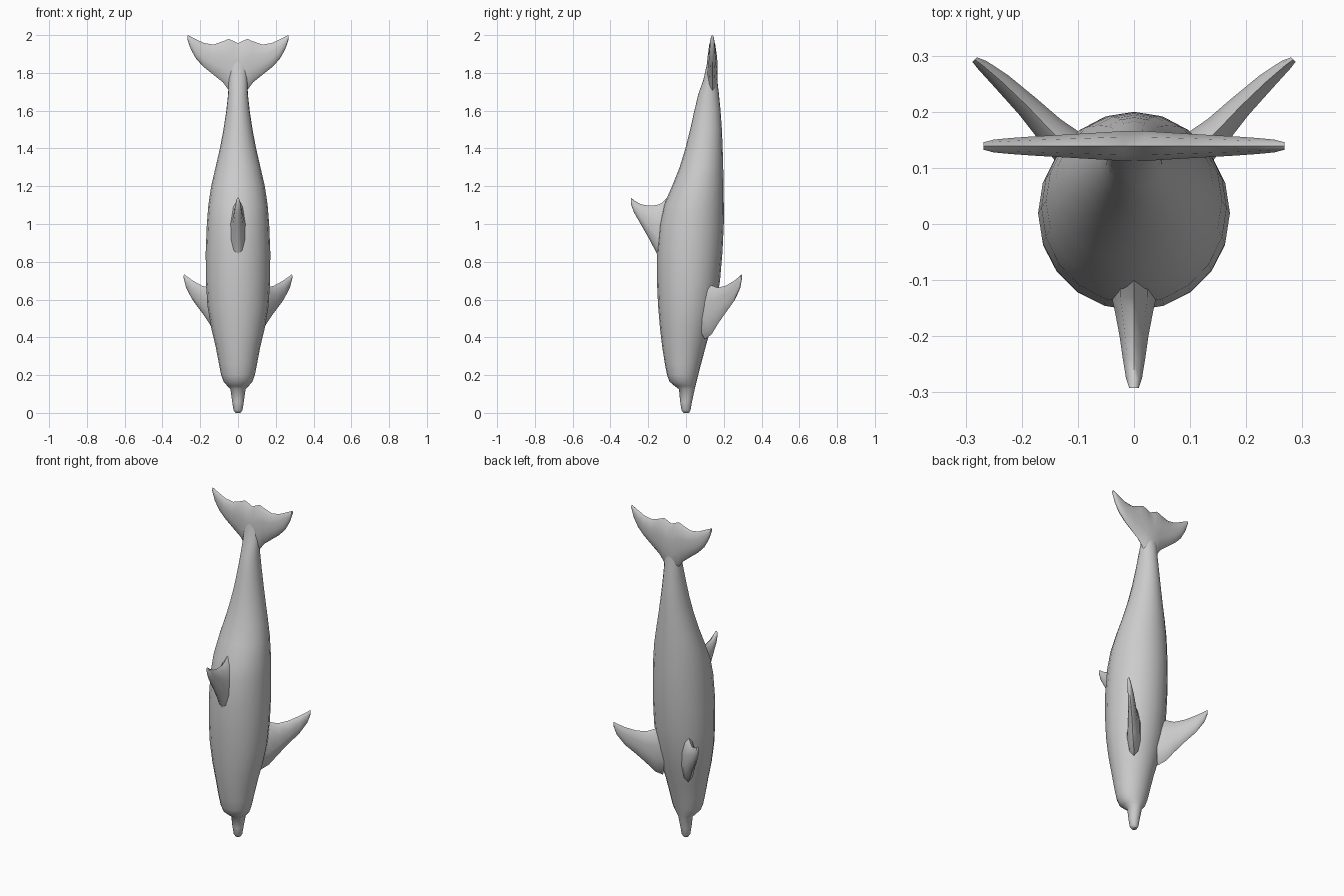
import bpy, bmesh, math
from mathutils import Vector


def loft(name, rings):
    """Skin a list of equal-sized point rings and cap both ends."""
    bm = bmesh.new()
    loops = [[bm.verts.new(p) for p in ring] for ring in rings]
    n = len(loops[0])
    for a, b in zip(loops, loops[1:]):
        for i in range(n):
            j = (i + 1) % n
            bm.faces.new((a[i], a[j], b[j], b[i]))
    bm.faces.new(loops[0])
    bm.faces.new(loops[-1])
    bmesh.ops.recalc_face_normals(bm, faces=bm.faces)
    mesh = bpy.data.meshes.new(name)
    bm.to_mesh(mesh)
    bm.free()
    obj = bpy.data.objects.new(name, mesh)
    bpy.context.collection.objects.link(obj)
    bpy.ops.object.select_all(action='DESELECT')
    obj.select_set(True)
    bpy.context.view_layer.objects.active = obj
    bpy.ops.object.shade_smooth_by_angle(angle=math.radians(60))
    return obj


def ring(centre, u, v, n):
    """Ellipse of n points around centre with half-axes u and v."""
    c, u, v = Vector(centre), Vector(u), Vector(v)
    return [c + u * math.cos(2 * math.pi * i / n) + v * math.sin(2 * math.pi * i / n)
            for i in range(n)]


def foil(x, y, z0, z1, half, normal):
    """Fin section: upright chord z0..z1, half thickness along normal."""
    return ring((x, y, (z0 + z1) / 2), (0, 0, (z1 - z0) / 2), Vector(normal) * half, 10)


# Body with beak: z, back y, belly y, half width
body = [(0, -.014, .016, .014), (.015, -.024, .024, .024), (.06, -.031, .032, .031),
        (.125, -.037, .046, .04), (.142, -.06, .05, .056), (.165, -.087, .056, .076),
        (.2, -.1, .065, .089), (.26, -.112, .08, .101), (.35, -.126, .104, .118),
        (.45, -.138, .132, .142), (.57, -.148, .16, .162), (.7, -.154, .18, .17),
        (.85, -.154, .193, .171), (1.0, -.142, .2, .165), (1.1, -.118, .2, .157),
        (1.2, -.074, .199, .142), (1.3, -.034, .197, .119), (1.4, -.003, .194, .096),
        (1.5, .022, .19, .077), (1.6, .044, .183, .062), (1.69, .066, .174, .052),
        (1.76, .091, .166, .05), (1.83, .107, .161, .046), (1.92, .124, .15, .03)]
loft("body", [ring((0, (a + b) / 2, z), (w, 0, 0), (0, (b - a) / 2, 0), 20)
              for z, a, b, w in body])

# Tail fluke: x, leading z, trailing z, half thickness
fluke = [(0, 1.67, 1.957, .028), (.02, 1.675, 1.967, .028), (.05, 1.71, 1.98, .026),
         (.08, 1.75, 1.967, .024), (.13, 1.79, 1.95, .021), (.18, 1.83, 1.958, .018),
         (.22, 1.872, 1.977, .015), (.25, 1.925, 1.992, .012), (.268, 1.978, 2.0, .007)]
half = [(-x, *r) for x, *r in reversed(fluke[1:])]
loft("tail_fluke", [foil(x, .139, a, b, t, (0, 1, 0)) for x, a, b, t in half + fluke])

# Dorsal fin: y, leading z, trailing z, half thickness
dorsal = [(-.09, .77, 1.15, .042), (-.13, .79, 1.11, .042), (-.155, .845, 1.1, .036),
          (-.2, .93, 1.097, .027), (-.24, 1.0, 1.105, .021),
          (-.275, 1.06, 1.125, .015), (-.292, 1.105, 1.14, .009)]
loft("dorsal_fin", [foil(0, y, a, b, t, (1, 0, 0)) for y, a, b, t in dorsal])

# Pectoral fins: x, y, leading z, trailing z, half thickness
pectoral = [(.085, .1, .39, .69, .04), (.115, .135, .415, .675, .036),
            (.15, .168, .47, .663, .028), (.19, .21, .53, .673, .022),
            (.235, .253, .59, .698, .017), (.27, .283, .655, .722, .011),
            (.284, .293, .705, .733, .006)]
for side, name in ((1, "right_pectoral_fin"), (-1, "left_pectoral_fin")):
    loft(name, [foil(side * x, y, a, b, t, (side * .71, -.71, 0))
                for x, y, a, b, t in pectoral])
